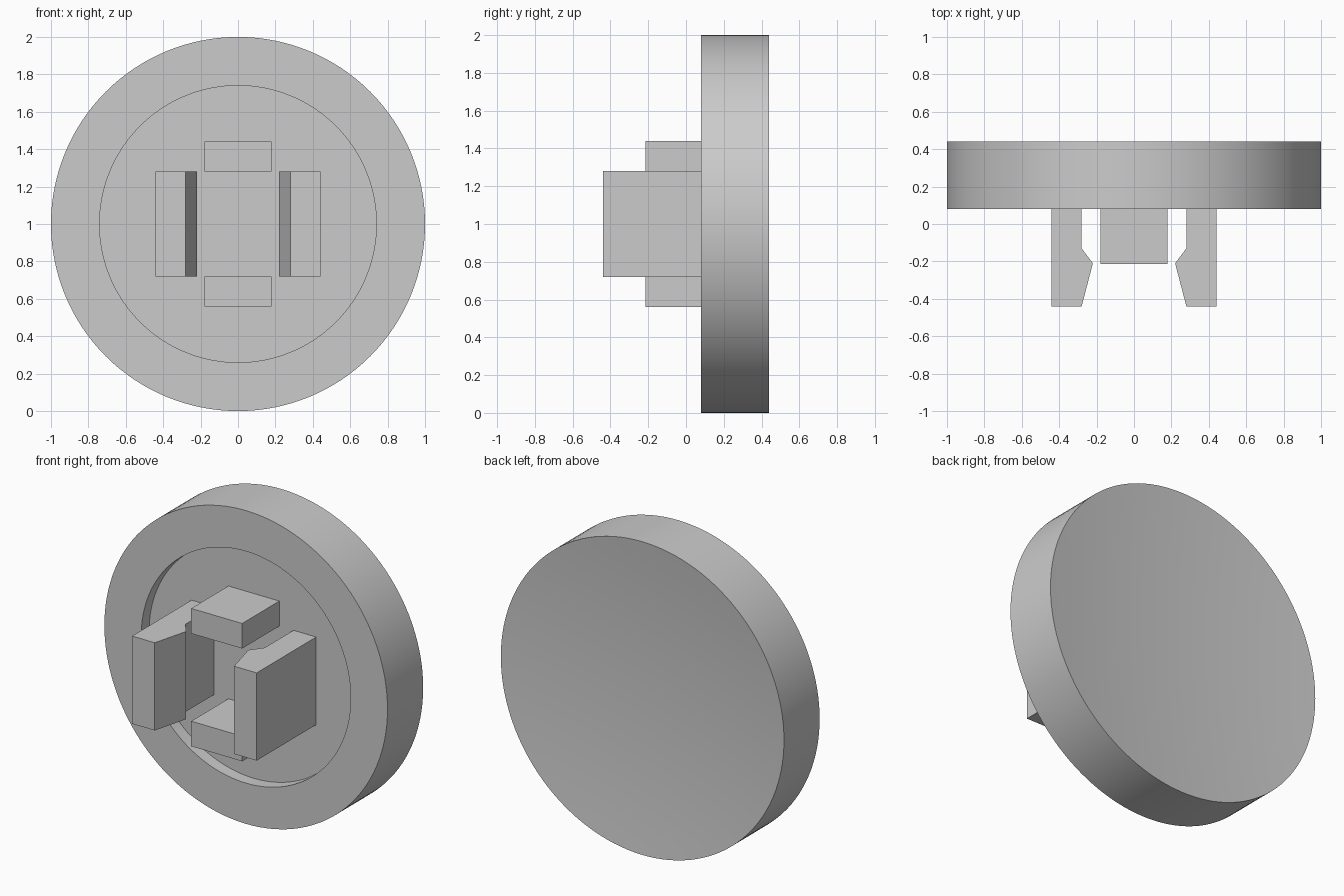
import bpy, bmesh, math
from mathutils import Matrix, Vector

cube = bpy.data.objects.get("Cube")
if cube:
    bpy.data.objects.remove(cube, do_unlink=True)

grey = bpy.data.materials.new("light_grey")
grey.use_nodes = True
COLOUR = (0.6, 0.6, 0.6, 1)
grey.diffuse_color = COLOUR
grey.node_tree.nodes["Principled BSDF"].inputs["Base Color"].default_value = COLOUR

CENTRE_Z = 1.0
FRONT, BACK, FLOOR = 0.08, 0.44, 0.16
DISH = 0.05


def finish(name, bm):
    bmesh.ops.recalc_face_normals(bm, faces=bm.faces)
    mesh = bpy.data.meshes.new(name)
    bm.to_mesh(mesh)
    bm.free()
    mesh.materials.append(grey)
    obj = bpy.data.objects.new(name, mesh)
    bpy.context.collection.objects.link(obj)
    return obj


def extrude_profile(name, points, z0, z1):
    """Prism from an (x, y) outline, raised from z0 to z1."""
    bm = bmesh.new()
    face = bm.faces.new([bm.verts.new((x, y, z0)) for x, y in points])
    new = bmesh.ops.extrude_face_region(bm, geom=[face])["geom"]
    verts = [v for v in new if isinstance(v, bmesh.types.BMVert)]
    bmesh.ops.translate(bm, verts=verts, vec=(0, 0, z1 - z0))
    return finish(name, bm)


# Round cap: lathed (radius, y) profile with a front recess and a shallow dished back
profile = [(0, FLOOR), (0.74, FLOOR), (0.74, FRONT), (1, FRONT)]
steps = 10
for i in range(steps + 1):
    r = 1 - i / steps
    profile.append((r, BACK - DISH * (1 - r * r)))

bm = bmesh.new()
verts = [bm.verts.new((r, y, CENTRE_Z)) for r, y in profile]
edges = [bm.edges.new(pair) for pair in zip(verts, verts[1:])]
bmesh.ops.spin(bm, geom=verts + edges, cent=(0, 0, CENTRE_Z), axis=(0, 1, 0),
               angle=math.tau, steps=128, use_duplicate=False)
bmesh.ops.remove_doubles(bm, verts=bm.verts, dist=0.0001)
cap = finish("round_cap", bm)
bpy.context.view_layer.objects.active = cap
cap.select_set(True)
bpy.ops.object.shade_smooth_by_angle(angle=math.radians(30))
cap.select_set(False)

# Pair of snap clips with an inward barb
clip = [(0.44, FLOOR), (0.44, -0.44), (0.28, -0.44),
        (0.22, -0.21), (0.28, -0.13), (0.28, FLOOR)]
for name, side in (("left_clip", 1), ("right_clip", -1)):
    extrude_profile(name, [(side * x, y) for x, y in clip], 0.72, 1.28)

# Upper and lower locating blocks
block = [(-0.18, FLOOR), (0.18, FLOOR), (0.18, -0.215), (-0.18, -0.215)]
extrude_profile("upper_block", block, 1.28, 1.44)
extrude_profile("lower_block", block, 0.56, 0.72)
